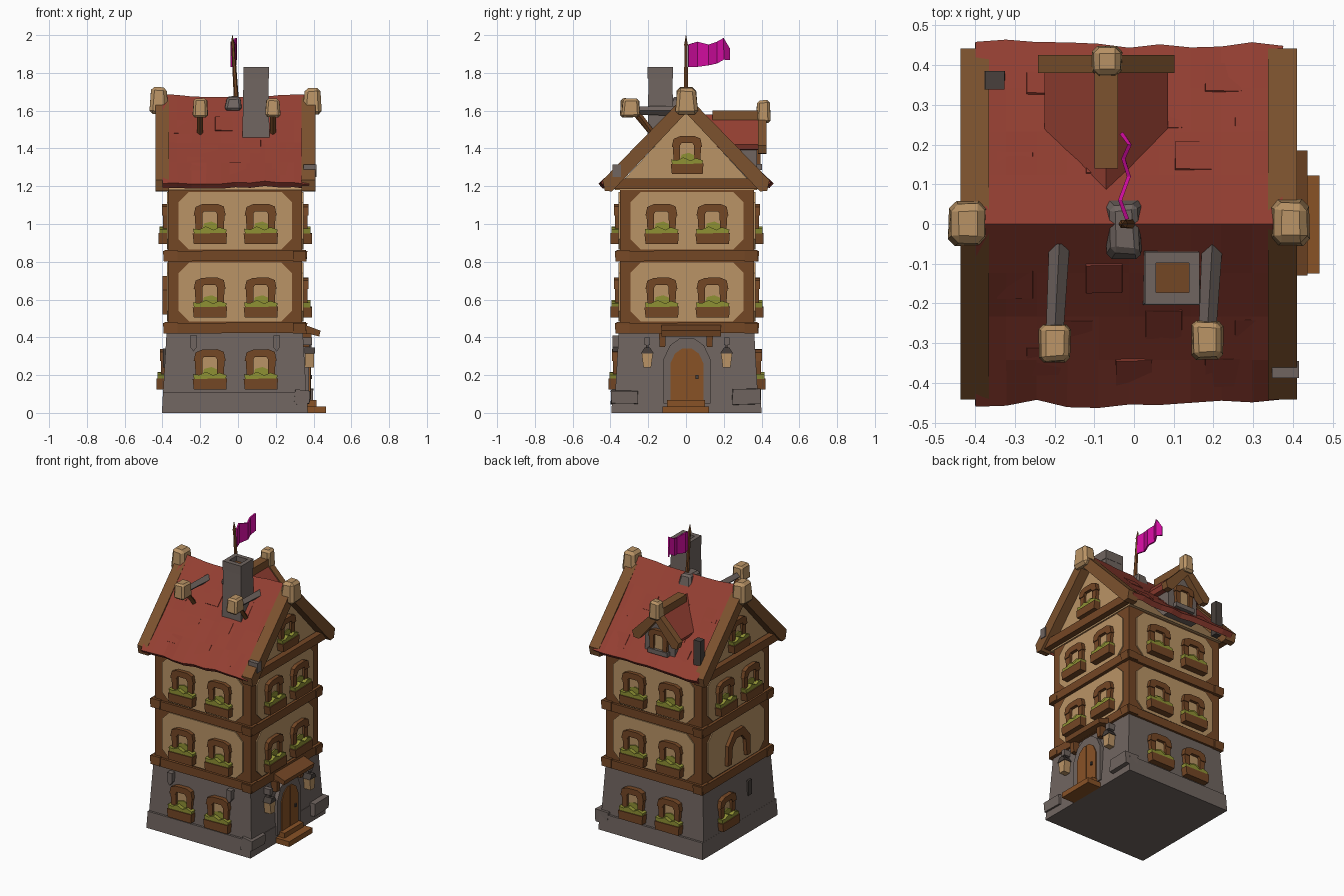
import bpy, bmesh, math, random
from mathutils import Matrix, Vector

if "Cube" in bpy.data.objects:
    bpy.data.objects.remove(bpy.data.objects["Cube"])

random.seed(4)
CX, CY = -0.015, 0.005


def material(name, r, g, b):
    m = bpy.data.materials.new(name)
    m.diffuse_color = [(c / 255 / 12.92 if c < 11 else ((c / 255 + 0.055) / 1.055) ** 2.4) for c in (r, g, b)] + [1]
    m.use_nodes = True
    m.node_tree.nodes["Principled BSDF"].inputs["Base Color"].default_value = m.diffuse_color
    return m


ROOF = material("roof red", 148, 63, 50)
PLASTER = material("plaster tan", 186, 148, 102)
TIMBER = material("timber brown", 116, 71, 37)
BOARD = material("board brown", 124, 82, 46)
DOOR = material("door wood", 136, 82, 38)
STONE = material("stone grey", 112, 101, 96)
IRON = material("dark iron", 72, 64, 60)
LEAF = material("leaf green", 143, 145, 52)
FLAG = material("flag magenta", 208, 12, 158)


def finish(name, bm, mats, bevel=0):
    bmesh.ops.recalc_face_normals(bm, faces=bm.faces)
    me = bpy.data.meshes.new(name)
    bm.to_mesh(me)
    bm.free()
    for m in mats:
        me.materials.append(m)
    ob = bpy.data.objects.new(name, me)
    bpy.context.collection.objects.link(ob)
    if bevel:
        mod = ob.modifiers.new("chamfer", 'BEVEL')
        mod.width, mod.segments = bevel, 1
    return ob


def build(name, pieces, M=Matrix(), bevel=0):
    """pieces: (outline in local x/z, outer depth, inner depth, material)"""
    bm, mats = bmesh.new(), []
    for pts, d0, d1, mat in pieces:
        if mat not in mats:
            mats.append(mat)
        a = [bm.verts.new(M @ Vector((u, d0, z))) for u, z in pts]
        b = [bm.verts.new(M @ Vector((u, d1, z))) for u, z in pts]
        n = len(pts)
        fs = [bm.faces.new(a), bm.faces.new(b[::-1])]
        fs += [bm.faces.new((a[i], b[i], b[(i + 1) % n], a[(i + 1) % n])) for i in range(n)]
        for f in fs:
            f.material_index = mats.index(mat)
    return finish(name, bm, mats, bevel)


def box(name, lo, hi, mat, top=1.0, bevel=0, jitter=0):
    bm = bmesh.new()
    bmesh.ops.create_cube(bm, size=1)
    for v in bm.verts:
        k = top if v.co.z > 0 else 1
        v.co = Vector([(lo[i] + hi[i]) / 2 + v.co[i] * (hi[i] - lo[i]) * (k if i < 2 else 1)
                       + random.uniform(-jitter, jitter) for i in range(3)])
    return finish(name, bm, [mat], bevel)


def rod(name, p, q, r0, r1, mat, sides=6):
    p, q = Vector(p), Vector(q)
    bm = bmesh.new()
    M = Matrix.Translation((p + q) / 2) @ (q - p).to_track_quat('Z', 'Y').to_matrix().to_4x4()
    bmesh.ops.create_cone(bm, cap_ends=True, segments=sides, radius1=r0, radius2=r1,
                          depth=(q - p).length, matrix=M)
    return finish(name, bm, [mat])


def rect(u0, u1, z0, z1):
    return [(u0, z0), (u1, z0), (u1, z1), (u0, z1)]


def arch(w, z0, z1):
    s = z1 - 0.9 * w
    return [(-w, z0), (w, z0), (w, s), (w * .72, s + w * .6), (w * .3, z1), (-w * .3, z1),
            (-w * .72, s + w * .6), (-w, s)]


def chevron(c, w, peak, eave, t):
    return [(c, peak), (c + w, eave), (c + w - .012, eave - t * .75), (c + w - .05, eave - t * .8),
            (c, peak - t * 1.3), (c - w + .05, eave - t * .8), (c - w + .012, eave - t * .75), (c - w, eave)]


def wall(i, dist):
    """Local frame of a wall: 0 front, 1 right, 2 back, 3 left; local -y points outwards."""
    return (Matrix.Translation((CX, CY, 0)) @ Matrix.Rotation(i * math.pi / 2, 4, 'Z')
            @ Matrix.Translation((0, -dist, 0)))


def window(name, side, dist, u, z, planter=True, s=1.0):
    M = wall(side, dist) @ Matrix.Translation((u, 0, z)) @ Matrix.Scale(s, 4)
    p = [(rect(-.05, .05, .05, .185), -.007, .01, PLASTER),
         ([(-.072, .04), (-.04, .04), (-.038, .165), (-.08, .165)], -.022, .01, TIMBER),
         ([(.04, .04), (.072, .04), (.08, .165), (.038, .165)], -.022, .01, TIMBER),
         ([(-.085, .15), (-.045, .15), (-.03, .172), (.03, .172), (.045, .15), (.085, .15),
           (.075, .198), (.04, .212), (-.04, .21), (-.075, .195)], -.027, .01, TIMBER)]
    if planter:
        p += [([(-.084, 0), (.088, 0), (.092, .058), (-.09, .054)], -.046, .01, TIMBER),
              ([(-.082, .05), (.084, .05), (.09, .075), (.05, .088), (.02, .074), (-.02, .092),
                (-.055, .076), (-.088, .08)], -.04, .005, LEAF),
              ([(-.045, .05), (.045, .05), (.04, .105), (.01, .118), (-.03, .108)], -.014, .005, LEAF)]
    else:
        p += [(rect(-.085, .085, .02, .055), -.03, .01, STONE)]
    build(name, p, M)


# stone ground floor
box("foundation", (CX - .388, CY - .4, 0), (CX + .385, CY + .395, .11), STONE, .985)
box("stone_storey", (CX - .382, CY - .38, .1), (CX + .377, CY + .375, .43), STONE, .95)
box("corner_stone_right", (.3, .24, .045), (.40, .40, .13), STONE, .95, jitter=.006)
box("corner_stone_left", (.3, -.40, .05), (.38, -.25, .12), STONE, .95, jitter=.006)

# timber storeys with plaster panels
box("timber_storeys", (CX - .355, CY - .355, .42), (CX + .355, CY + .355, 1.2), TIMBER)
for i in range(4):
    M = wall(i, .355)
    for z0, z1 in ((.485, .795), (.865, 1.17)):
        c, w = .055, .3
        oct_ = [(-w, z0 + c), (-w + c, z0), (w - c, z0), (w, z0 + c), (w, z1 - c), (w - c, z1), (c - w, z1), (-w, z1 - c)]
        build("plaster_panel", [(oct_, -.007, .01, PLASTER)], M)
    for z in (.42, .802):
        build("floor_beam", [([(-.378, z), (.378, z + .004), (.373, z + .06), (-.382, z + .055)],
                              -.016 - .003 * (i % 2), .05, TIMBER)], M)

# windows
for side in range(4):
    for u in (-.135, .135):
        if side in (0, 2):
            window("ground_window", side, .37, u, .125)
        if side != 3:
            window("middle_window", side, .36, u, .505)
        window("upper_window", side, .36, u, .895)
window("left_ground_window", 3, .37, -.13, .125)
build("left_slit", [(rect(.1, .135, .24, .34), -.012, .02, IRON)], wall(3, .37))
build("left_blind_arch", [([(-.12, .52), (-.08, .52), (-.07, .63), (-.03, .675), (.03, .675), (.07, .63), (.08, .52),
                           (.12, .52), (.115, .65), (.05, .725), (-.05, .725), (-.115, .65)], -.025, .01, TIMBER)],
      wall(3, .36))
for side in (1, 3):
    window("gable_window", side, .362, 0, 1.265, s=.95)

# door, arch, steps, canopy
D = wall(1, .362)
build("door", [(arch(.125, .05, .395), -.03, .03, STONE), (arch(.088, .05, .34), -.036, 0, DOOR),
               (rect(-.002, .002, .07, .335), -.039, 0, TIMBER), (rect(.045, .06, .18, .2), -.045, 0, IRON)], D)
box("lower_step", (.34, -.125, 0), (.467, .122, .035), DOOR)
box("upper_step", (.34, -.1, .03), (.415, .1, .068), DOOR)
build("door_canopy", [([(.33, .43), (.43, .405), (.437, .435), (.33, .475)], -.185, .13, TIMBER)],
      Matrix.Scale(-1, 4, (0, 1, 0)))
for s in (-1, 1):
    box("canopy_bracket", (.34, s * .125 - .015, .35), (.385, s * .125 + .015, .42), TIMBER, 1.2)
    build("door_lantern", [(rect(s * .21 - .015, s * .21 + .015, .36, .4), -.045, .03, STONE),
                           (rect(s * .21 - .006, s * .21 + .006, .33, .37), -.042, -.03, IRON),
                           ([(s * .21 + a, b) for a, b in ((-.034, .315), (.034, .315), (.015, .345), (-.015, .345))],
                            -.06, -.005, IRON),
                           ([(s * .21 + a, b) for a, b in ((-.02, .24), (.02, .24), (.03, .317), (-.03, .317))],
                            -.055, -.008, PLASTER)], D)
for u in (-.22, .22):
    build("front_stone_bracket", [([(u - .018, .41), (u - .02, .35), (u, .325), (u + .018, .35), (u + .018, .41)],
                                   -.035, .02, STONE)], wall(0, .36))

# gable walls, tie beams, barge boards (outlines in y/z, extruded along x)
YZ = Matrix(((0, 1, 0, 0), (1, 0, 0, 0), (0, 0, 1, 0), (0, 0, 0, 1)))
build("gable_wall", [([(-.38, 1.18), (.38, 1.18), (0, 1.59)], CX - .36, CX + .36, PLASTER)], YZ)
for a, b in ((-.437, -.365), (.337, .41)):
    build("barge_board", [(chevron(0, .442, 1.685, 1.232, .075), a, b, BOARD)], YZ)
    m = (a + b) / 2
    build("tie_beam", [(rect(-.425, .425, 1.185, 1.24), m - .022, m + .018, TIMBER)], YZ)
box("ridge_knob_left", (-.468, -.058, 1.58), (-.37, .062, 1.725), PLASTER, .8, .018, .004)
box("ridge_knob_right", (.342, -.058, 1.58), (.443, .062, 1.72), PLASTER, .8, .018, .004)

# main roof: faceted, sagging sheet with ragged eaves
bm = bmesh.new()
NX, NS = 10, 8
grid = []
for j in range(NS + 1):
    s = j / NS * 2 - 1
    row = []
    for i in range(NX + 1):
        t = i / NX
        k = abs(s)
        e = random.uniform(-.012, .014) if k == 1 else 0
        z = 1.672 - .46 * k - .02 * math.sin(math.pi * k) - .018 * math.sin(math.pi * t) * (1 - k)
        row.append(bm.verts.new((-.40 + .775 * t, s * .44 + math.copysign(e, s) * (1 if e > 0 else -1),
                                 z - abs(e) + random.uniform(-.004, .004))))
    grid.append(row)
for j in range(NS):
    for i in range(NX):
        bm.faces.new((grid[j][i], grid[j][i + 1], grid[j + 1][i + 1], grid[j + 1][i]))
roof = finish("main_roof", bm, [ROOF])
sol = roof.modifiers.new("thickness", 'SOLIDIFY')
sol.thickness, sol.offset = .035, 0
# raised loose tiles
for s in (-1, 1):
    for n in range(9):
        x, k = -.3 + .075 * n, (.35, .82, .6)[n % 3] + random.uniform(-.04, .04)
        M = Matrix.Translation((x, s * .44 * k, 1.69 - .46 * k - .02 * math.sin(math.pi * k)))
        M = M @ Matrix.Rotation(-s * math.atan(1.04), 4, 'X')
        build("loose_tile", [([(-.05, -.02), (.05, -.02), (.045, .002), (-.045, .004)], -.05, .05, ROOF)], M)

# dormer on the back slope
DX = -.07
build("dormer_wall", [([(DX - .11, 1.24), (DX + .11, 1.24), (DX + .11, 1.43), (DX, 1.54), (DX - .11, 1.43)], .1, .375, STONE)])
build("dormer_roof", [(chevron(DX, .155, 1.58, 1.42, .035), .06, .4, ROOF)])
build("dormer_barge", [(chevron(DX, .172, 1.59, 1.415, .055), .38, .425, BOARD)])
build("dormer_ridge", [(rect(DX - .03, DX + .03, 1.55, 1.6), .14, .4, BOARD)])
box("dormer_knob", (DX - .038, .37, 1.535), (DX + .04, .447, 1.655), PLASTER, .85, .014, .003)
window("dormer_window", 2, .372, .055, 1.27, planter=False, s=.85)

# chimney: open top with a recessed flue
box("chimney", (.022, -.205, 1.4), (.168, -.065, 1.79), STONE, .9)
build("chimney_rim", [(rect(.028, .165, 1.77, 1.83), -.203, -.172, STONE), (rect(.028, .165, 1.77, 1.83), -.098, -.07, STONE),
                      (rect(.028, .056, 1.77, 1.83), -.173, -.097, STONE), (rect(.138, .165, 1.77, 1.83), -.173, -.097, STONE),
                      (rect(.05, .145, 1.77, 1.797), -.18, -.09, TIMBER)])

# struts with knobs on the front slope, small flue and corner patch
for x, y in ((-.2, -.3), (.185, -.29)):
    rod("strut", (x + .012, -.05, 1.6), (x, y + .02, 1.6), .026, .022, STONE, 4)
    rod("strut_brace", (x, y + .03, 1.59), (x, -.17, 1.47), .016, .016, TIMBER, 4)
    box("strut_knob", (x - .04, y - .05, 1.565), (x + .04, y + .048, 1.665), PLASTER, .88, .012, .003)
box("small_flue", (-.377, .338, 1.22), (-.325, .386, 1.45), IRON, .95)
box("eave_patch", (.348, -.388, 1.25), (.415, -.345, 1.315), STONE)

# flag and pole
box("pole_base", (-.072, -.09, 1.6), (.02, .065, 1.675), STONE, .75, .012, .006)
rod("flag_pole", (-.005, 0, 1.6), (-.027, 0, 1.95), .014, .009, TIMBER)
rod("pole_tip", (-.027, 0, 1.945), (-.03, 0, 2.0), .012, .001, TIMBER)
bm = bmesh.new()
cols = [(-.022, .01, 1.83, 1.95), (-.04, .06, 1.832, 1.965), (-.018, .12, 1.84, 1.95),
        (-.032, .165, 1.85, 1.965), (-.016, .2, 1.87, 1.985), (-.036, .226, 1.868, 1.93)]
vs = [(bm.verts.new((x, y, a)), bm.verts.new((x, y, b))) for x, y, a, b in cols]
for p, q in zip(vs, vs[1:]):
    bm.faces.new((p[0], q[0], q[1], p[1]))
flag = finish("flag", bm, [FLAG])
flag.modifiers.new("thickness", 'SOLIDIFY').thickness = .01
